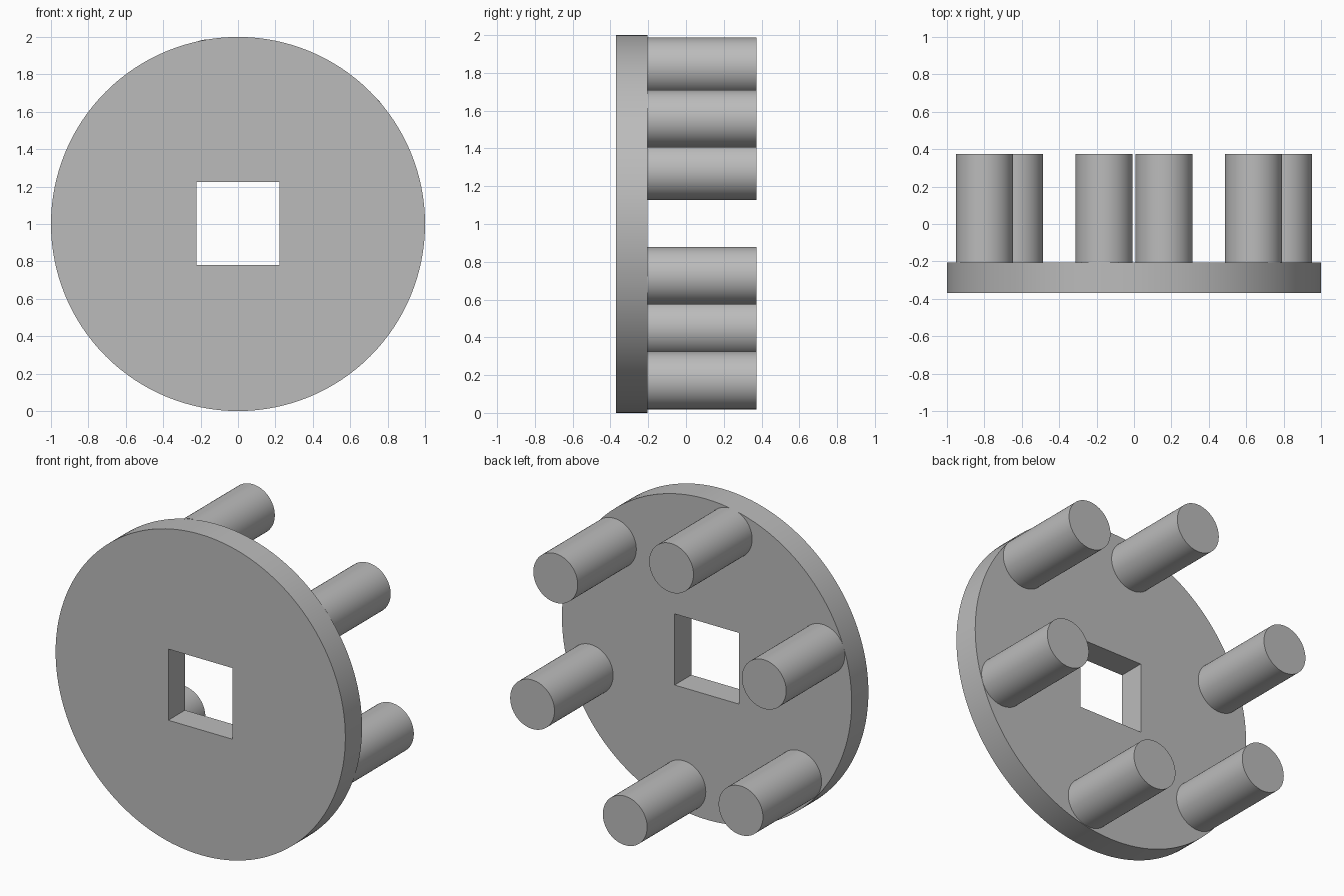
import bpy, bmesh
from math import cos, sin, pi, radians
from mathutils import Vector

cube = bpy.data.objects.get("Cube")
if cube:
    bpy.data.objects.remove(cube, do_unlink=True)

FRONT, PLATE_BACK, PEG_END = -0.37, -0.205, 0.373
CENTRE_Z = 1.0

grey = bpy.data.materials.new("plain_grey")
grey.use_nodes = True
colour = (0.5, 0.5, 0.5, 1)
grey.diffuse_color = colour
grey.node_tree.nodes["Principled BSDF"].inputs["Base Color"].default_value = colour


def ring(x, z, radius, sides, turn=0.0):
    """Points of a regular polygon in the x-z plane."""
    steps = [turn + 2 * pi * i / sides for i in range(sides)]
    return [(x + radius * cos(a), z + radius * sin(a)) for a in steps]


def extrude_outline(name, loops, y0, y1):
    """Solid between y0 and y1; any loop after the first is a hole."""
    bm = bmesh.new()
    for loop in loops:
        verts = [bm.verts.new((x, y0, z)) for x, z in loop]
        for a, b in zip(verts, verts[1:] + verts[:1]):
            bm.edges.new((a, b))
    if len(loops) == 1:
        bm.faces.new(bm.verts)
    else:
        bmesh.ops.triangle_fill(bm, edges=bm.edges[:], use_beauty=True)
    result = bmesh.ops.extrude_face_region(bm, geom=bm.faces[:], use_keep_orig=True)
    moved = [g for g in result["geom"] if isinstance(g, bmesh.types.BMVert)]
    bmesh.ops.translate(bm, verts=moved, vec=Vector((0, y1 - y0, 0)))
    bmesh.ops.recalc_face_normals(bm, faces=bm.faces[:])
    mesh = bpy.data.meshes.new(name)
    bm.to_mesh(mesh)
    bm.free()
    mesh.materials.append(grey)
    obj = bpy.data.objects.new(name, mesh)
    bpy.context.collection.objects.link(obj)
    bpy.ops.object.select_all(action='DESELECT')
    obj.select_set(True)
    bpy.context.view_layer.objects.active = obj
    bpy.ops.object.shade_smooth_by_angle(angle=radians(30))
    return obj


# Round plate with a square hole
rim = ring(0, CENTRE_Z, 1.0, 128)
hole = ring(0, CENTRE_Z + 0.003, 0.222 * 2 ** 0.5, 4, pi / 4)
extrude_outline("round_plate", [rim, hole], FRONT, PLATE_BACK)

# Six pegs spaced evenly around the back
for i, (x, z) in enumerate(ring(0, CENTRE_Z + 0.003, 0.846, 6, radians(40.9))):
    extrude_outline(f"peg_{i + 1}", [ring(x, z, 0.153, 64)], PLATE_BACK, PEG_END)
